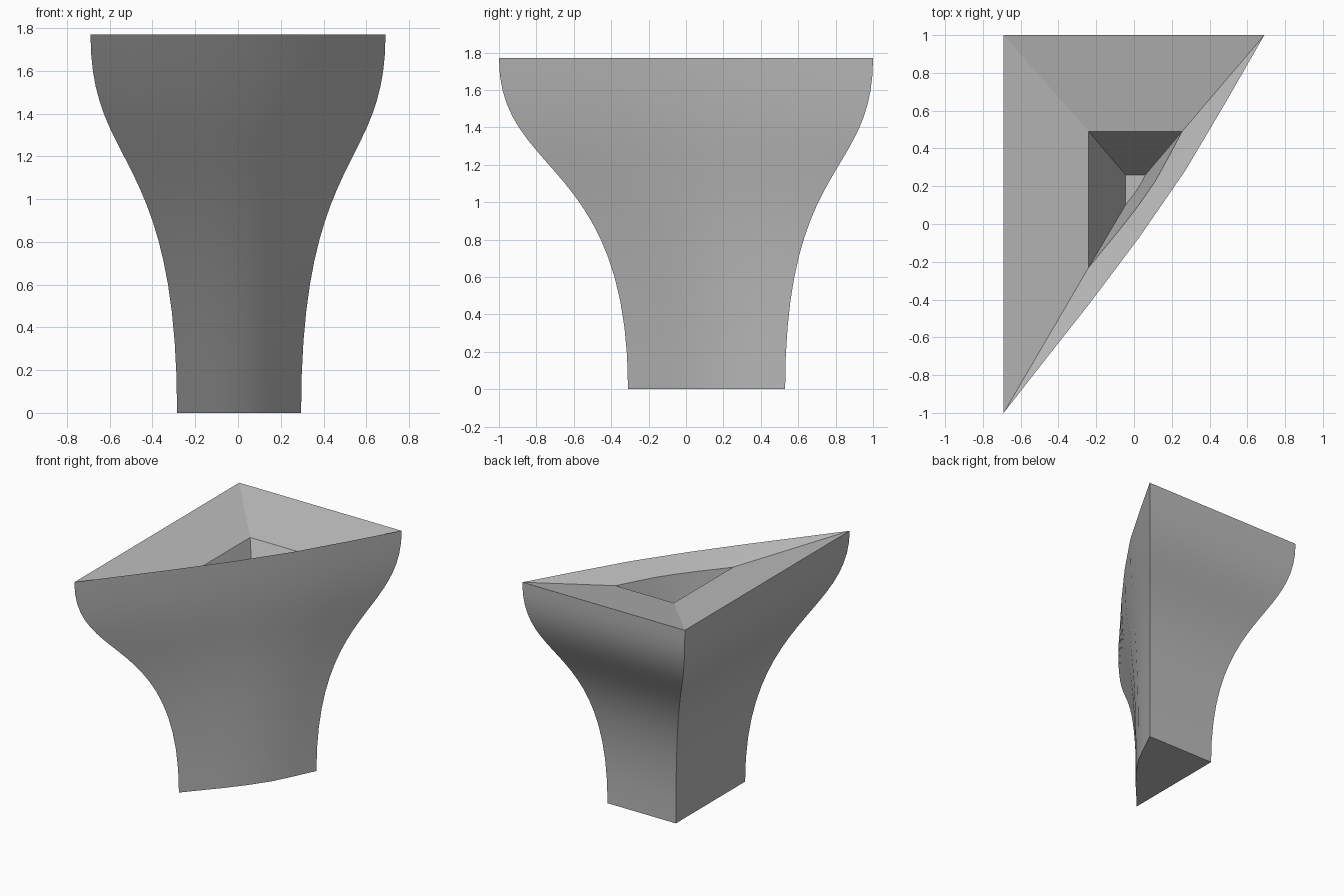
import bpy, bmesh, math
from mathutils import Vector

cube = bpy.data.objects.get("Cube")
if cube:
    bpy.data.objects.remove(cube, do_unlink=True)

HEIGHT = 1.77
STEPS = 20
# Bowed long side: position along the side, outward bulge
BOW = [(0, 0), (.14, .02), (.3, .045), (.48, .063), (.66, .063), (.83, .034), (1, 0)]


def ring(bm, x0, x1, y0, y1, z, bow):
    """Right-triangle section with a bowed long side, counterclockwise."""
    front, back = Vector((x0, y0, z)), Vector((x1, y1, z))
    side = back - front
    out = Vector((side.y, -side.x, 0)).normalized()
    points = [Vector((x0, y1, z))]
    points += [front + side * u + out * b * bow for u, b in BOW]
    return [bm.verts.new(p) for p in points]


def bridge(bm, low, high):
    n = len(low)
    for i in range(n):
        j = (i + 1) % n
        bm.faces.new((low[i], low[j], high[j], high[i]))


def mix(a, b, t):
    return a + (b - a) * t


material = bpy.data.materials.new("plain grey")
material.use_nodes = True
colour = (0.5, 0.5, 0.5, 1)
material.diffuse_color = colour
material.node_tree.nodes["Principled BSDF"].inputs["Base Color"].default_value = colour

bm = bmesh.new()
rings = []

# Flared outer walls, vertical at the foot and at the lip
for i in range(STEPS + 1):
    s = i / STEPS
    t = s * s * (3 - 2 * s)
    z = 3 * s * (1 - s) ** 2 * 1.24 + 3 * s * s * (1 - s) * 1.13 + s ** 3 * HEIGHT
    rings.append(ring(bm, mix(-.285, -.69, t), mix(.295, .69, t),
                      mix(-.31, -1, t), mix(.53, 1, t), z, mix(.8, 1, t)))

# Dished top down to the recess rim, then the recess floor
rings.append(ring(bm, -.24, .255, -.23, .49, 1.665, .5))
rings.append(ring(bm, -.045, .06, .1, .26, 1.2, .1))

for low, high in zip(rings, rings[1:]):
    bridge(bm, low, high)
bm.faces.new(list(reversed(rings[0])))
bm.faces.new(rings[-1])

mesh = bpy.data.meshes.new("flared_pedestal")
bm.to_mesh(mesh)
bm.free()
mesh.materials.append(material)
pedestal = bpy.data.objects.new("flared_pedestal", mesh)
bpy.context.collection.objects.link(pedestal)

# Smooth curves with crisp corners
bpy.ops.object.select_all(action='DESELECT')
pedestal.select_set(True)
bpy.context.view_layer.objects.active = pedestal
bpy.ops.object.shade_smooth_by_angle(angle=math.radians(15))
